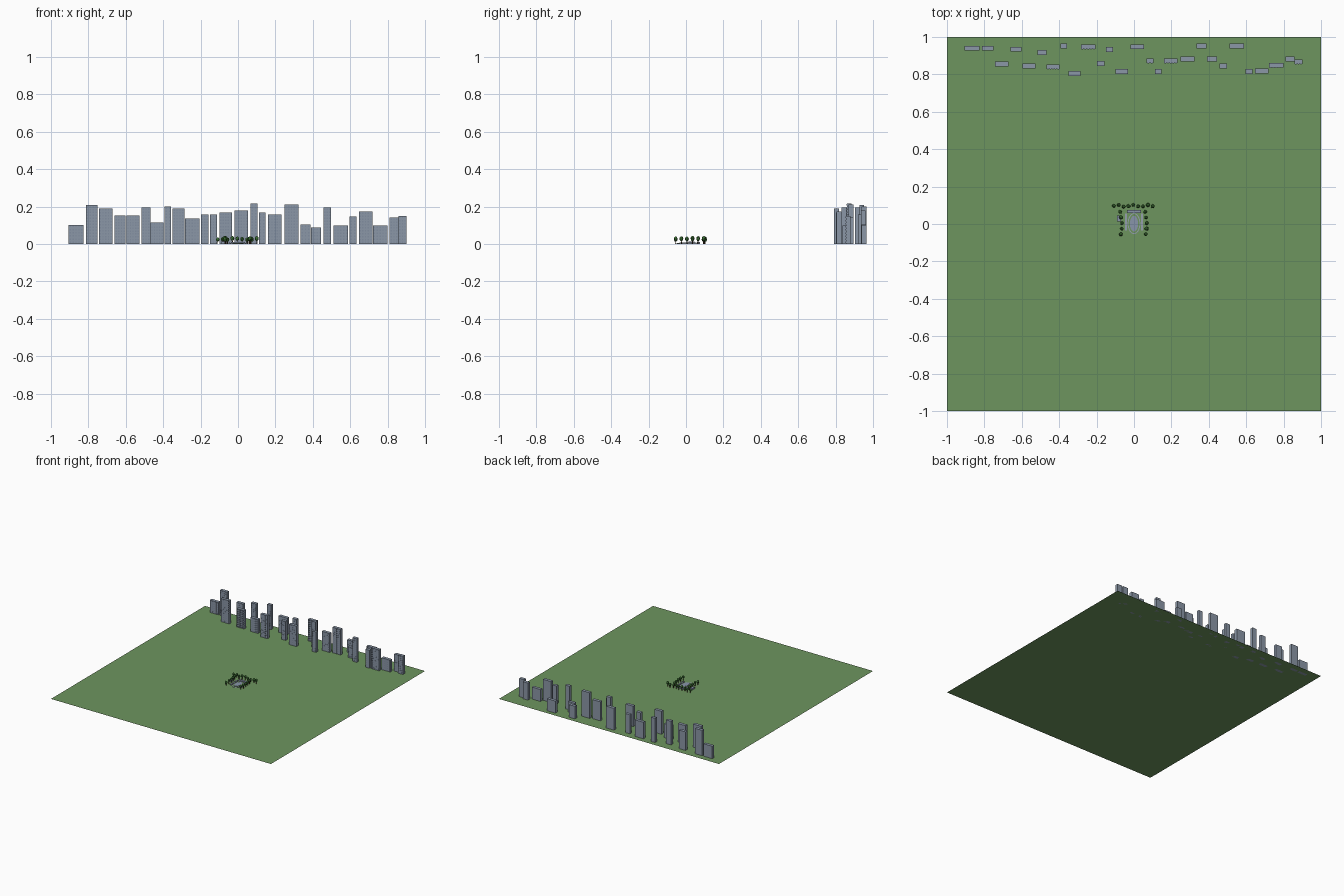
import bpy
import bmesh
import math
import random
from mathutils import Matrix, Vector

random.seed(4)
cube = bpy.data.objects.get("Cube")
if cube:
    bpy.data.objects.remove(cube, do_unlink=True)


def material(name, colour):
    mat = bpy.data.materials.new(name)
    mat.use_nodes = True
    mat.diffuse_color = (*colour, 1)
    mat.node_tree.nodes["Principled BSDF"].inputs["Base Color"].default_value = (*colour, 1)
    return mat


grass = material("grass_green", (0.155, 0.3, 0.113))
tower_grey = material("tower_blue_grey", (0.26, 0.31, 0.39))
window_grey = material("window_grey", (0.22, 0.27, 0.35))
paving = material("paving_grey", (0.3, 0.35, 0.42))
stone = material("stone_grey", (0.25, 0.3, 0.4))
leaf = material("leaf_green", (0.04, 0.15, 0.03))
bark = material("bark_brown", (0.08, 0.045, 0.02))


def finish(name, bm, *mats):
    mesh = bpy.data.meshes.new(name)
    bm.to_mesh(mesh)
    bm.free()
    for mat in mats:
        mesh.materials.append(mat)
    obj = bpy.data.objects.new(name, mesh)
    bpy.context.collection.objects.link(obj)
    return obj


def add_box(bm, centre, size, index=0):
    transform = Matrix.Translation(Vector(centre)) @ Matrix.Diagonal((*size, 1))
    verts = bmesh.ops.create_cube(bm, size=1, matrix=transform)["verts"]
    for face in {f for v in verts for f in v.link_faces}:
        face.material_index = index


def box(name, centre, size, mat):
    bm = bmesh.new()
    add_box(bm, centre, size)
    return finish(name, bm, mat)


def oval(name, rx, ry, height, mat, y=0):
    bm = bmesh.new()
    transform = Matrix.Translation((0, y, height / 2)) @ Matrix.Diagonal((rx, ry, height, 1))
    bmesh.ops.create_cone(bm, cap_ends=True, segments=32, radius1=1, radius2=1,
                          depth=1, matrix=transform)
    return finish(name, bm, mat)


# Ground sheet
bm = bmesh.new()
bmesh.ops.create_grid(bm, x_segments=1, y_segments=1, size=1)
finish("ground", bm, grass)

# Skyline towers: centre x, width, height and centre y, in thousandths
TOWERS = [
    (-866, 78, 102, 940), (-782, 64, 208, 940), (-707, 74, 190, 855),
    (-630, 58, 152, 935), (-561, 68, 152, 845), (-492, 46, 194, 917),
    (-433, 68, 115, 840), (-375, 36, 200, 952), (-318, 62, 189, 805),
    (-245, 78, 136, 947), (-178, 40, 156, 858), (-131, 40, 156, 933),
    (-65, 68, 168, 815), (18, 72, 179, 948), (86, 36, 216, 872),
    (129, 36, 167, 815), (196, 72, 156, 872), (286, 74, 210, 882),
    (361, 52, 103, 952), (417, 56, 87, 882), (477, 40, 194, 845),
    (550, 78, 99, 952), (615, 36, 147, 815), (682, 72, 172, 818),
    (760, 78, 98, 848), (834, 46, 140, 882), (879, 42, 150, 867),
]
DEPTH = 0.025


def tower(number, x, width, height, y):
    bm = bmesh.new()
    add_box(bm, (x, y, height / 2), (width, DEPTH, height))
    # Window plates on the front wall
    columns = max(2, round(width / 0.015))
    rows = max(3, round(height / 0.016))
    for c in range(columns):
        for r in range(rows):
            wx = x + ((c + 0.5) / columns - 0.5) * width
            wz = (r + 0.5) / rows * height
            add_box(bm, (wx, y - DEPTH / 2, wz), (0.007, 0.002, 0.008), 1)
    finish(f"tower_{number}", bm, tower_grey, window_grey)


for number, values in enumerate(TOWERS):
    tower(number, *(v / 1000 for v in values))

# Central arena: track, lawn ring and inner oval
oval("arena_track", 0.034, 0.056, 0.003, paving, 0.002)
oval("arena_lawn", 0.029, 0.051, 0.004, grass, 0.002)
oval("arena_centre", 0.022, 0.042, 0.006, stone, 0.002)

# Low stands around the arena
for side, sign in (("left", 1), ("right", -1)):
    for step in range(2):
        box(f"{side}_stand_{step}", (sign * (0.04 + step * 0.006), 0.01, 0.003 + step * 0.001),
            (0.006, 0.09, 0.006 + step * 0.002), paving)
box("back_stand", (0, 0.067, 0.005), (0.075, 0.018, 0.01), stone)
box("side_pavilion", (-0.08, 0.03, 0.006), (0.02, 0.032, 0.012), stone)


# Trees with trunk and faceted crown
def tree(name, x, y):
    bm = bmesh.new()
    height = random.uniform(0.022, 0.03)
    radius = random.uniform(0.009, 0.011)
    bmesh.ops.create_cone(bm, cap_ends=True, segments=6, radius1=0.0025, radius2=0.002,
                          depth=height, matrix=Matrix.Translation((x, y, height / 2)))
    trunk_faces = set(bm.faces)
    crown = Matrix.Translation((x, y, height)) @ Matrix.Diagonal((1, 1, 1.2, 1))
    bmesh.ops.create_icosphere(bm, subdivisions=2, radius=radius, matrix=crown)
    for face in bm.faces:
        face.material_index = 0 if face in trunk_faces else 1
    finish(name, bm, bark, leaf)


for i in range(9):
    tree(f"back_tree_{i}", -0.108 + i * 0.026, 0.097 + 0.005 * math.sin(i * 2))
for i in range(5):
    y = -0.055 + i * 0.03
    tree(f"left_tree_{i}", 0.063 + 0.005 * math.sin(i), y)
    tree(f"right_tree_{i}", -0.07 + 0.006 * math.sin(i), y)
